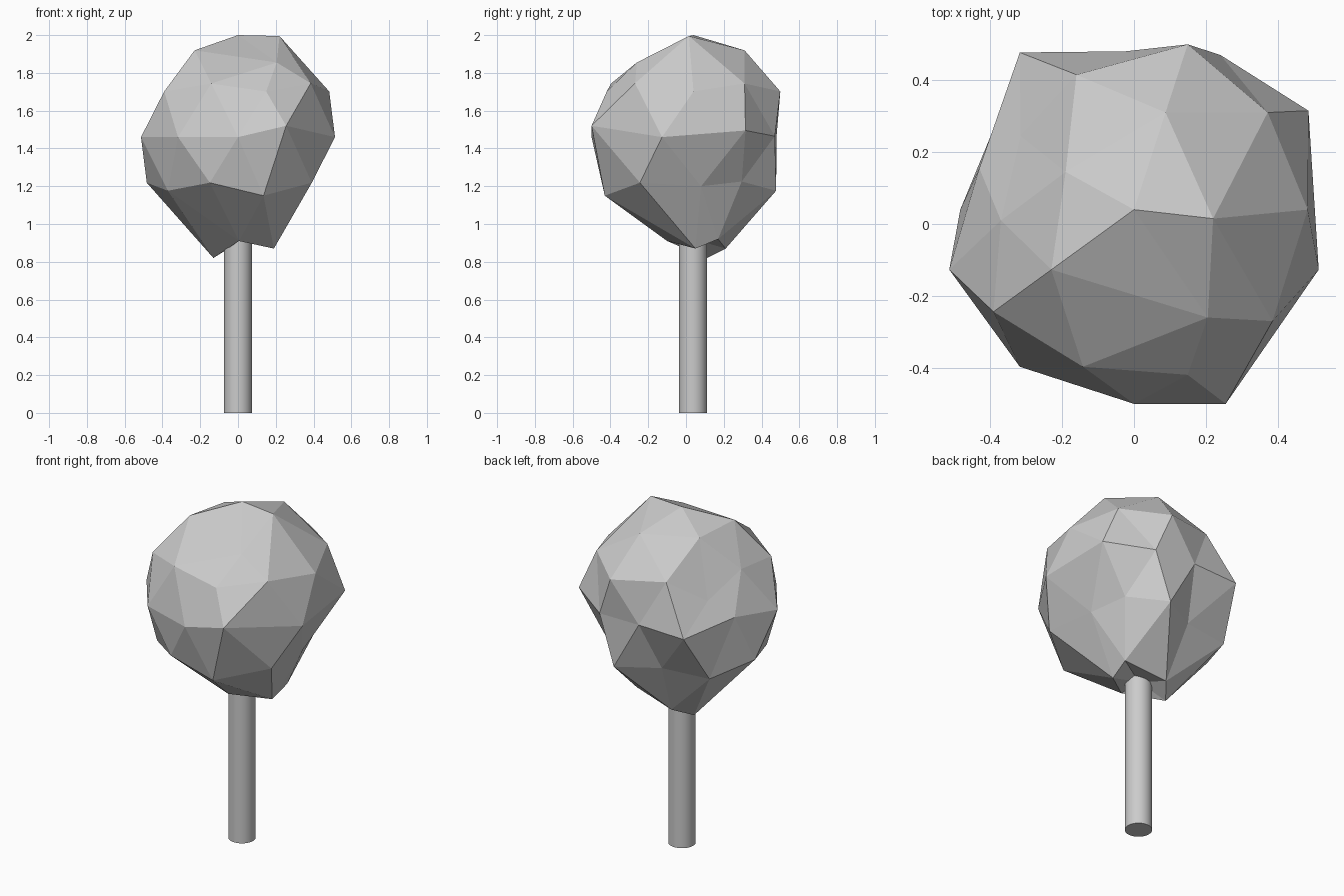
import bpy
from math import radians, sin, cos
from mathutils import Vector

if "Cube" in bpy.data.objects:
    bpy.data.objects.remove(bpy.data.objects["Cube"])

CENTRE = Vector((0, 0.04, 1.46))

# Crown: low-poly icosphere, with selected corners pulled off the sphere
bpy.ops.mesh.primitive_ico_sphere_add(subdivisions=2, radius=0.54, location=(0, 0, 0))
crown = bpy.context.object
crown.name = "crown"
original = [v.co.normalized() for v in crown.data.vertices]
for v in crown.data.vertices:
    v.co += CENTRE


def pull(elevation, moves):
    """Move the corner at each (elevation, azimuth) to a new place."""
    e = radians(elevation)
    for azimuth, place in moves.items():
        a = radians(azimuth)
        d = Vector((cos(e) * cos(a), cos(e) * sin(a), sin(e)))
        i = max(range(len(original)), key=lambda k: original[k].dot(d))
        crown.data.vertices[i].co = place


# Upper half dents
pull(58.3, {0: (0.22, 0.015, 1.995), -72: (0.205, -0.26, 1.855), 144: (-0.19, 0.145, 1.905)})
pull(31.7, {180: (-0.37, 0.01, 1.715), 108: (-0.16, 0.415, 1.735), -36: (0.385, -0.27, 1.745)})
pull(26.6, {144: (-0.315, 0.245, 1.6)})
# Equator dents
pull(0, {-54: (0.255, -0.5, 1.52), 162: (-0.43, 0.155, 1.5), 90: (-0.025, 0.48, 1.47),
         54: (0.24, 0.47, 1.465), 18: (0.485, 0.315, 1.495)})
# Lower half dents
pull(-26.6, {36: (0.31, 0.295, 1.225), 108: (-0.086, 0.35, 1.18)})
pull(-31.7, {-72: (0.135, -0.43, 1.15), 0: (0.37, 0.08, 1.2)})
# Pinched ring around the trunk
pull(-58.3, {-36: (0.19, 0.05, 0.87), -108: (0.005, -0.1, 0.91), 180: (-0.13, 0.11, 0.82),
             108: (-0.05, 0.21, 0.87), 36: (0.205, 0.17, 0.92)})

# Trunk: smooth round post
bpy.ops.mesh.primitive_cylinder_add(vertices=32, radius=0.074, depth=1.0, location=(0, 0.0375, 0.5))
trunk = bpy.context.object
trunk.name = "trunk"
bpy.ops.object.shade_smooth_by_angle()
